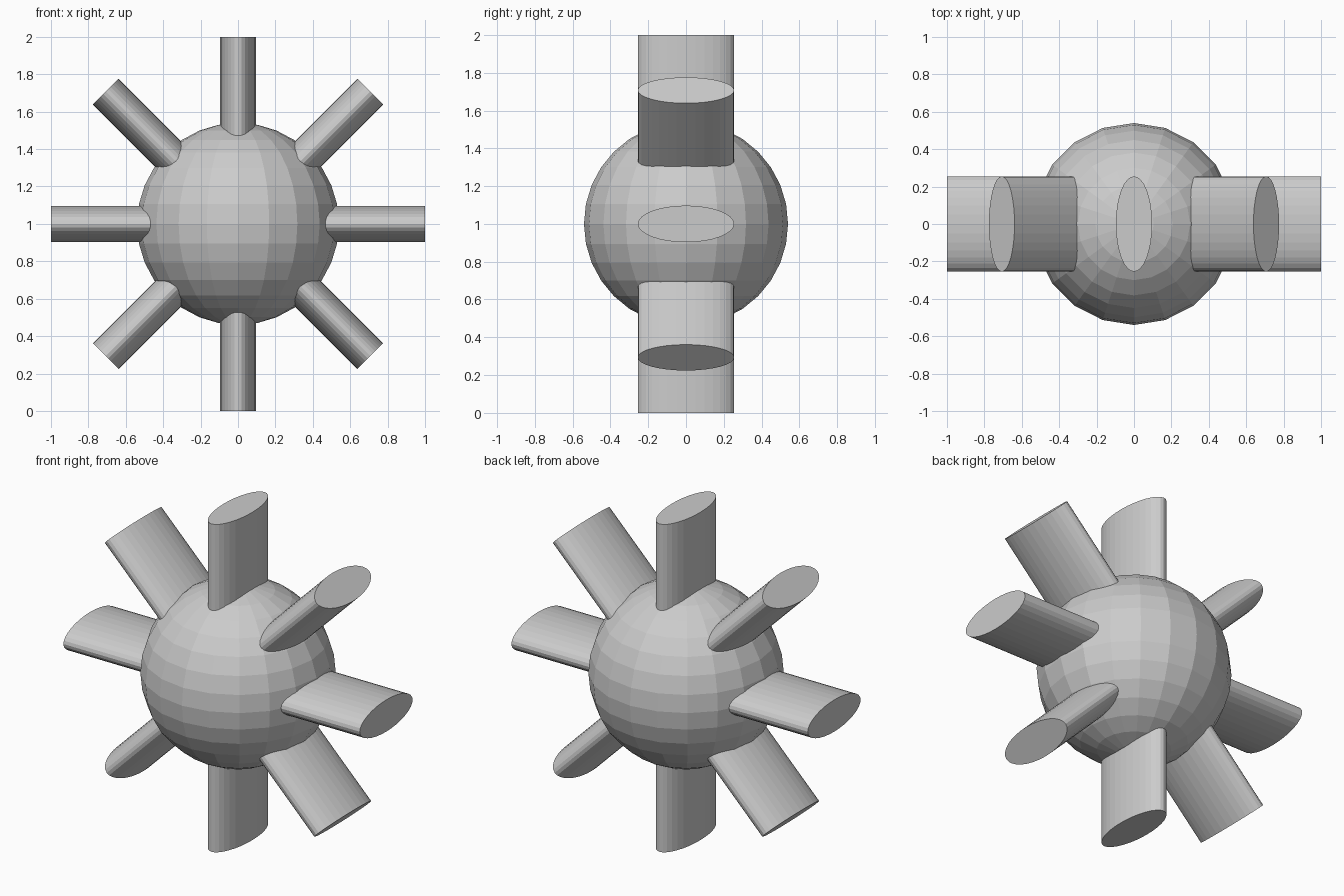
import bpy
import math
from mathutils import Matrix

cube = bpy.data.objects.get("Cube")
if cube:
    bpy.data.objects.remove(cube)

GREY = (0.6, 0.6, 0.6, 1)
grey = bpy.data.materials.new("plain grey")
grey.use_nodes = True
grey.diffuse_color = GREY
grey.node_tree.nodes["Principled BSDF"].inputs["Base Color"].default_value = GREY

HUB_HEIGHT = 1.0

# Faceted central ball
bpy.ops.mesh.primitive_uv_sphere_add(
    segments=20, ring_count=16, radius=0.54, location=(0, 0, HUB_HEIGHT))
ball = bpy.context.object
ball.name = "central_ball"
ball.data.materials.append(grey)


# Flattened rods with oval ends, all running through the middle of the ball
def add_rod(name, angle):
    bpy.ops.mesh.primitive_cylinder_add(vertices=32, radius=1, depth=2)
    rod = bpy.context.object
    rod.name = name
    rod.data.transform(Matrix.Diagonal((0.097, 0.255, 1, 1)))
    rod.rotation_euler.y = angle
    rod.location.z = HUB_HEIGHT
    rod.data.materials.append(grey)


names = ["upright_rod", "right_leaning_rod", "level_rod", "left_leaning_rod"]
for i, name in enumerate(names):
    add_rod(name, i * math.pi / 4)
